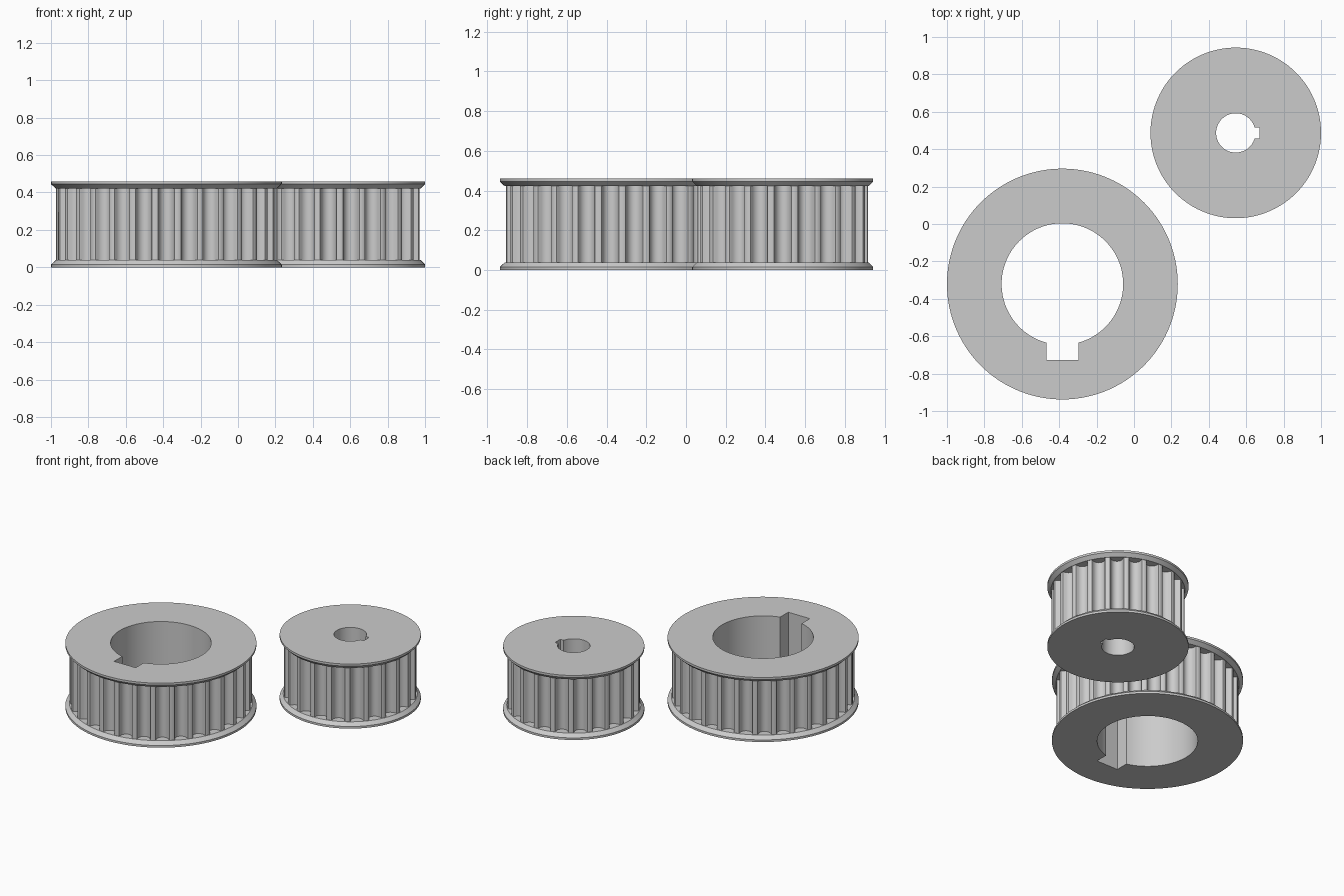
import bpy, bmesh, math

if "Cube" in bpy.data.objects:
    bpy.data.objects.remove(bpy.data.objects["Cube"])

HEIGHT, RIM, FLANGE = 0.46, 0.015, 0.038   # total height, flange rim, flange thickness

steel = bpy.data.materials.new("grey_steel")
steel.diffuse_color = (0.6, 0.6, 0.6, 1)
steel.use_nodes = True
steel.node_tree.nodes["Principled BSDF"].inputs["Base Color"].default_value = steel.diffuse_color


def polar(r, a):
    return (r * math.cos(a), r * math.sin(a))


def circle(r, n=120):
    return [polar(r, 2 * math.pi * i / n) for i in range(n)]


def toothed_outline(tip, teeth, key_dir):
    # One round-bottomed groove: (tangential offset, depth below tooth tip)
    half, rad = 0.042, 0.011
    groove = [(-0.052, 0), (-0.045, 0.003)]
    groove += [(-half * math.cos(math.pi * i / 10), rad + half * math.sin(math.pi * i / 10))
               for i in range(11)]
    groove += [(0.045, 0.003), (0.052, 0)]
    return [polar(tip - v, key_dir + 2 * math.pi * t / teeth + u / tip)
            for t in range(teeth) for u, v in groove]


def keyed_bore(r, half_width, key_depth, key_dir, n=72):
    # Round hole with a rectangular keyway pointing along key_dir
    start = math.asin(half_width / r)
    pts = [polar(r, start + (2 * math.pi - 2 * start) * i / n) for i in range(n + 1)]
    pts += [(key_depth, -half_width), (key_depth, half_width)]
    c, s = math.cos(key_dir), math.sin(key_dir)
    return [(x * c - y * s, x * s + y * c) for x, y in pts]


def pulley(name, centre, flange_r, tip, teeth, bore_r, key_half, key_depth, key_dir):
    bm = bmesh.new()

    def ring(pts, z):
        vs = [bm.verts.new((x, y, z)) for x, y in pts]
        return vs, [bm.edges.new((vs[i - 1], vs[i])) for i in range(len(vs))]

    def wall(a, b):
        for i in range(len(a[0])):
            bm.faces.new((a[0][i - 1], a[0][i], b[0][i], b[0][i - 1]))

    def annulus(a, b):
        bmesh.ops.triangle_fill(bm, use_beauty=True, edges=a[1] + b[1])

    rim, root = circle(flange_r), circle(tip + 0.003)
    teeth_pts = toothed_outline(tip, teeth, key_dir)
    bore_pts = keyed_bore(bore_r, key_half, key_depth, key_dir)
    tooth_rings, bore_rings = [], []
    # Bevelled flange at each end, with its flat faces
    for z, d in ((0, 1), (HEIGHT, -1)):
        outer, edge = ring(rim, z), ring(rim, z + d * RIM)
        inner = ring(root, z + d * FLANGE)
        tooth, bore = ring(teeth_pts, z + d * FLANGE), ring(bore_pts, z)
        wall(outer, edge)
        wall(edge, inner)
        annulus(inner, tooth)
        annulus(outer, bore)
        tooth_rings.append(tooth)
        bore_rings.append(bore)
    # Toothed belt surface and bore
    wall(*tooth_rings)
    wall(*bore_rings)
    bmesh.ops.recalc_face_normals(bm, faces=bm.faces)

    mesh = bpy.data.meshes.new(name)
    bm.to_mesh(mesh)
    bm.free()
    mesh.materials.append(steel)
    ob = bpy.data.objects.new(name, mesh)
    ob.location = (*centre, 0)
    bpy.context.collection.objects.link(ob)
    bpy.ops.object.select_all(action='DESELECT')
    ob.select_set(True)
    bpy.context.view_layer.objects.active = ob
    bpy.ops.object.shade_smooth_by_angle(angle=math.radians(30))


pulley("large_pulley", (-0.383, -0.321), 0.617, 0.589, 30, 0.325, 0.085, 0.405, -math.pi / 2)
pulley("small_pulley", (0.544, 0.487), 0.456, 0.43, 22, 0.105, 0.03, 0.127, 0)
